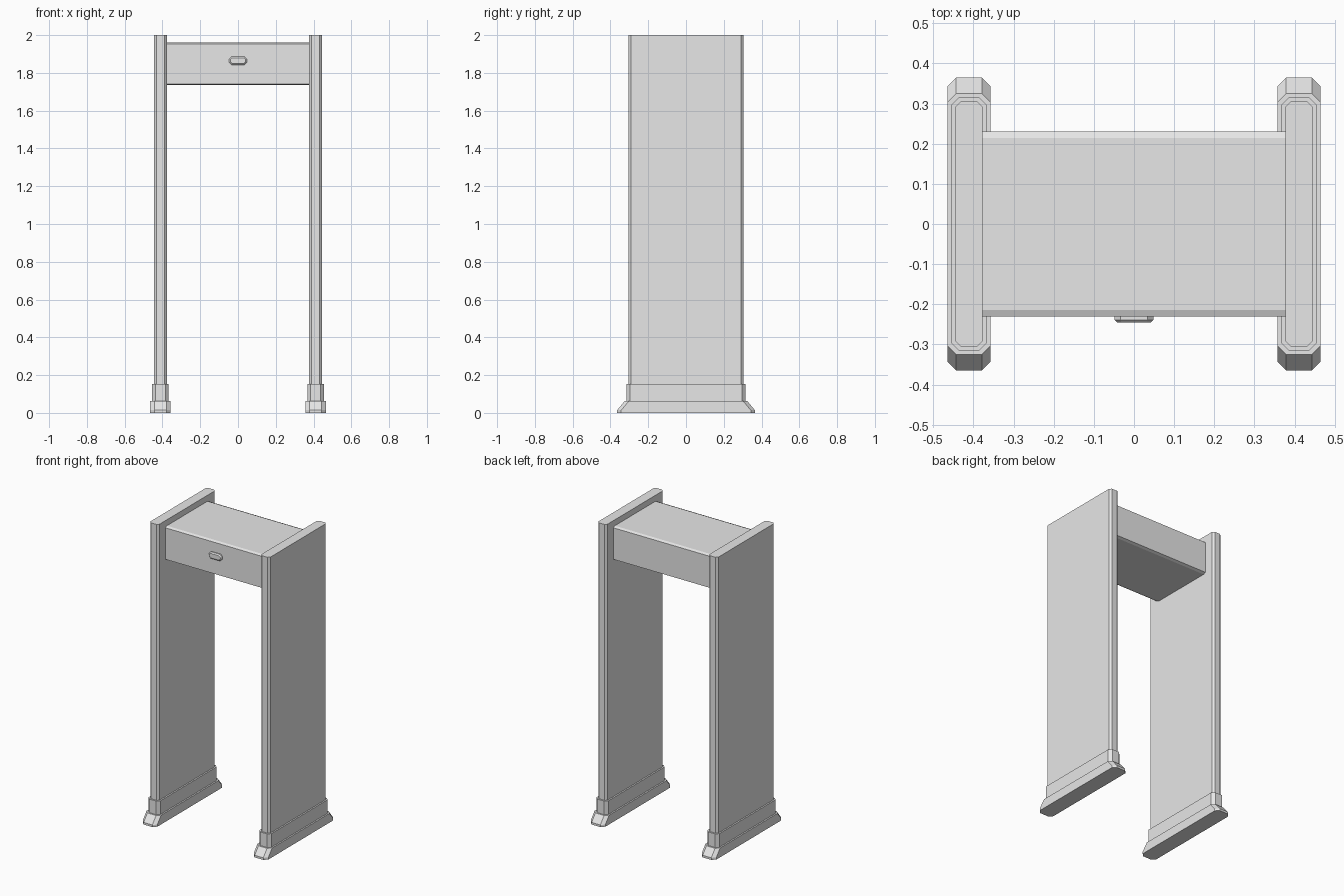
import bpy
import bmesh

cube = bpy.data.objects.get("Cube")
if cube:
    bpy.data.objects.remove(cube, do_unlink=True)

GREY = (0.8, 0.8, 0.8, 1)
grey = bpy.data.materials.new("light_grey")
grey.use_nodes = True
grey.diffuse_color = GREY
grey.node_tree.nodes["Principled BSDF"].inputs["Base Color"].default_value = GREY


def octagon(w, d, c):
    """Rectangle of half sizes w and d with corners cut by c (a number or a pair)."""
    cx, cy = c if isinstance(c, tuple) else (c, c)
    return [(w, cy - d), (w, d - cy), (w - cx, d), (cx - w, d),
            (-w, d - cy), (-w, cy - d), (cx - w, -d), (w - cx, -d)]


def loft(name, sections, place):
    """Skin a stack of (outline, height) sections; place maps u, v, h to a point."""
    bm = bmesh.new()
    rings = [[bm.verts.new(place(u, v, h)) for u, v in outline]
             for outline, h in sections]
    for low, high in zip(rings, rings[1:]):
        for i in range(len(low)):
            j = (i + 1) % len(low)
            bm.faces.new((low[i], low[j], high[j], high[i]))
    bm.faces.new(rings[0])
    bm.faces.new(rings[-1])
    bmesh.ops.recalc_face_normals(bm, faces=bm.faces)
    mesh = bpy.data.meshes.new(name)
    bm.to_mesh(mesh)
    bm.free()
    mesh.materials.append(grey)
    obj = bpy.data.objects.new(name, mesh)
    bpy.context.collection.objects.link(obj)
    return obj


# Side panels, each in a collar on a foot with sloping ends
for side, sx in (("left", 1), ("right", -1)):
    def upright(u, v, h, cx=sx * 0.411):
        return (cx + u, v, h)

    foot = octagon(0.054, 0.365, 0.022)
    loft(side + "_foot", [(foot, 0), (foot, 0.014),
                          (octagon(0.054, 0.325, 0.022), 0.062)], upright)
    collar = octagon(0.044, 0.315, 0.018)
    loft(side + "_collar", [(collar, 0.062), (collar, 0.153)], upright)
    panel = octagon(0.034, 0.305, 0.013)
    loft(side + "_panel", [(panel, 0.153), (panel, 2)], upright)

# Header beam with slim bevels along its long edges
beam = octagon(0.231, 0.1125, (0.017, 0.007))
loft("header_beam", [(beam, -0.378), (beam, 0.378)],
     lambda u, v, h: (h, u, 1.8475 + v))

# Indicator lamp on the front of the header
lamp = octagon(0.048, 0.022, 0.014)
loft("indicator_lamp", [(lamp, 0.23), (lamp, 0.239),
                        (octagon(0.041, 0.015, 0.01), 0.246)],
     lambda u, v, h: (u, -h, 1.865 + v))
